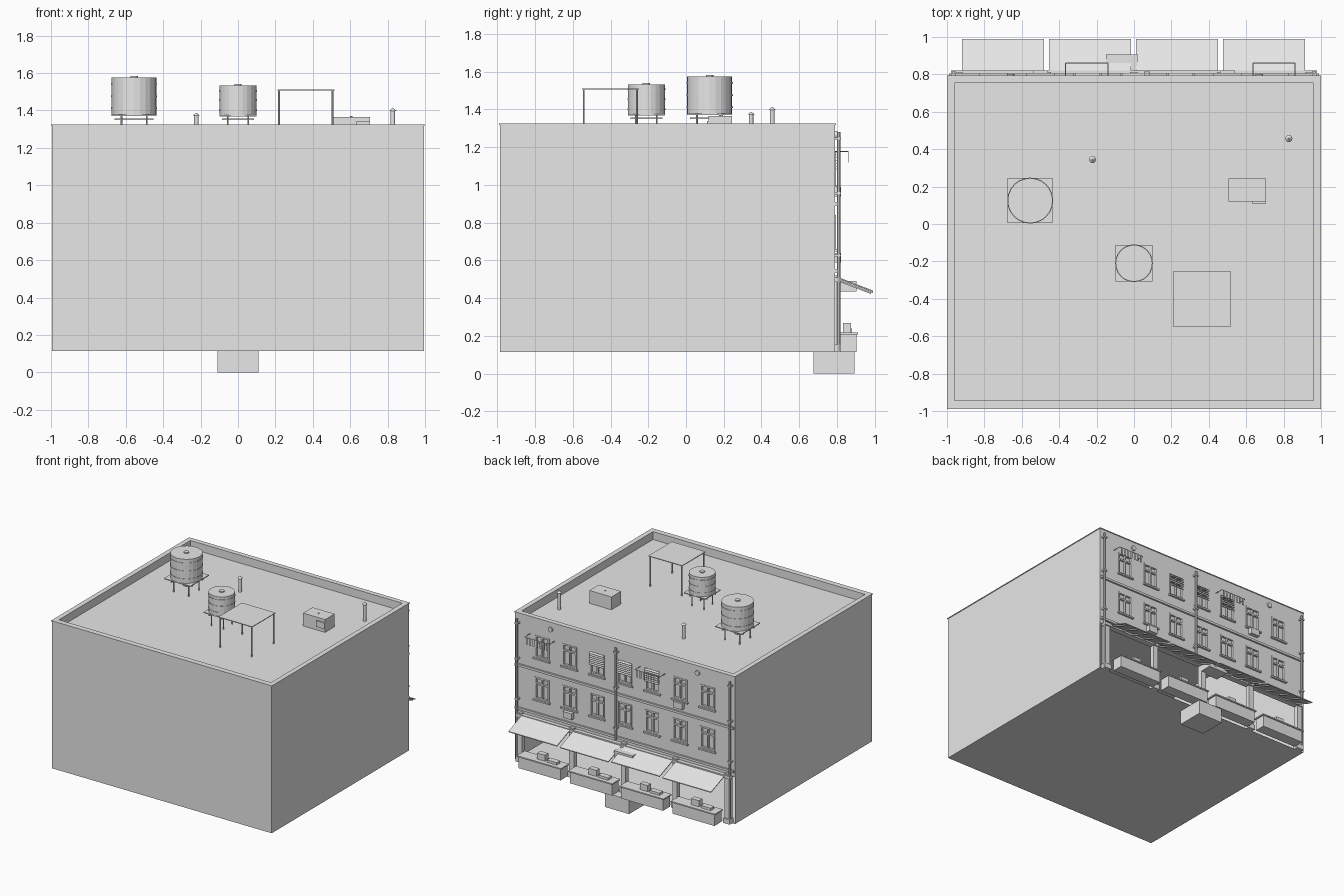
import bpy, bmesh, math
from mathutils import Matrix, Vector

if "Cube" in bpy.data.objects:
    bpy.data.objects.remove(bpy.data.objects["Cube"])

grey = bpy.data.materials.new("plain_grey")
grey.diffuse_color = (0.8, 0.8, 0.8, 1)
grey.use_nodes = True
grey.node_tree.nodes["Principled BSDF"].inputs["Base Color"].default_value = grey.diffuse_color


class Part:
    """Collects simple shapes into one named object."""
    def __init__(self, name):
        self.name, self.bm = name, bmesh.new()

    def box(self, x0, x1, y0, y1, z0, z1):
        m = Matrix.Translation(((x0 + x1) / 2, (y0 + y1) / 2, (z0 + z1) / 2))
        m = m @ Matrix.Diagonal((x1 - x0, y1 - y0, z1 - z0, 1))
        bmesh.ops.create_cube(self.bm, size=1, matrix=m)

    def rod(self, a, b, r, r2=None, n=8):
        a, b = Vector(a), Vector(b)
        d = b - a
        m = Matrix.Translation((a + b) / 2) @ d.to_track_quat('Z', 'Y').to_matrix().to_4x4()
        bmesh.ops.create_cone(self.bm, cap_ends=True, segments=n, radius1=r,
                              radius2=r if r2 is None else r2, depth=d.length, matrix=m)

    def face(self, *pts):
        self.bm.faces.new([self.bm.verts.new(p) for p in pts])

    def slab(self, x0, x1, ya, za, yb, zb, t):
        # Sloping board running from (ya, za) to (yb, zb)
        ring = [(ya, za), (yb, zb), (yb, zb - t), (ya, za - t)]
        a = [(x0, y, z) for y, z in ring]
        b = [(x1, y, z) for y, z in ring]
        self.face(*a)
        self.face(*b[::-1])
        for i in range(4):
            j = (i + 1) % 4
            self.face(a[j], a[i], b[i], b[j])

    def done(self, smooth=False):
        bmesh.ops.remove_doubles(self.bm, verts=self.bm.verts, dist=0.00005)
        me = bpy.data.meshes.new(self.name)
        self.bm.to_mesh(me)
        self.bm.free()
        me.materials.append(grey)
        ob = bpy.data.objects.new(self.name, me)
        bpy.context.collection.objects.link(ob)


X, Y0, Y1 = 0.995, -0.985, 0.79
Z0, ZT, ROOF, SHOP = 0.115, 1.325, 1.26, 0.5
WIN_X = [-0.75 + 0.25 * i for i in range(7)]
WIN_Z = [(0.66, 0.84), (1.0, 1.18)]
HW = 0.065

# Building shell: three plain walls, floor, roof; ground floor open at the back
p = Part("building_shell")
p.face((-X, Y0, Z0), (X, Y0, Z0), (X, Y0, ZT), (-X, Y0, ZT))
p.face((X, Y0, Z0), (X, Y1, Z0), (X, Y1, ZT), (X, Y0, ZT))
p.face((-X, Y1, Z0), (-X, Y0, Z0), (-X, Y0, ZT), (-X, Y1, ZT))
p.face((-X, Y0, Z0), (-X, Y1, Z0), (X, Y1, Z0), (X, Y0, Z0))
p.face((-X, Y0, ROOF), (X, Y0, ROOF), (X, Y1, ROOF), (-X, Y1, ROOF))
p.done()

# Back facade with recessed window openings
p = Part("window_facade")
xs = [-X] + [x + s * HW for x in WIN_X for s in (-1, 1)] + [X]
zs = [SHOP] + [z for pair in WIN_Z for z in pair] + [ZT]
for i in range(len(xs) - 1):
    for k in range(len(zs) - 1):
        a, b, c, d = xs[i], xs[i + 1], zs[k], zs[k + 1]
        ring = [(b, c), (a, c), (a, d), (b, d)]
        if i % 2 and k % 2:
            yr = Y1 - 0.015
            p.face(*[(x, yr, z) for x, z in ring])
            for m in range(4):
                (u, v), (s, t) = ring[m], ring[(m + 1) % 4]
                p.face((u, Y1, v), (s, Y1, t), (s, yr, t), (u, yr, v))
        else:
            p.face(*[(x, Y1, z) for x, z in ring])
p.done()

# Parapet around the roof
p = Part("parapet")
for s in (-1, 1):
    p.box(*sorted((s * 1.0, s * 0.96)), Y0 - 0.005, Y1 + 0.005, ZT - 0.006, ZT)
    p.box(*sorted((s * 0.994, s * 0.96)), Y0 + 0.001, Y1 - 0.001, ROOF, ZT - 0.006)
for a, b in ((Y0 - 0.005, -0.945), (0.755, Y1 + 0.005)):
    p.box(-0.96, 0.96, a, b, ZT - 0.006, ZT)
for a, b in ((Y0 + 0.001, -0.945), (0.755, Y1 - 0.001)):
    p.box(-0.96, 0.96, a, b, ROOF, ZT - 0.006)
p.done()

# Window frames, mullions and sills
p = Part("window_frames")
for x in WIN_X:
    for a, b in WIN_Z:
        for s in (-HW, HW - 0.012):
            p.box(x + s, x + s + 0.012, Y1 - 0.014, Y1 + 0.005, a, b)
        for z in (a, b - 0.012, b - 0.06):
            p.box(x - HW, x + HW, Y1 - 0.014, Y1 + 0.003, z, z + 0.012)
        p.box(x - 0.006, x + 0.006, Y1 - 0.014, Y1 + 0.003, a, b)
        p.box(x - HW - 0.01, x + HW + 0.01, Y1, Y1 + 0.016, a - 0.012, a)
p.done()

# Slatted blinds over the three middle upper windows
p = Part("window_blinds")
for x in WIN_X[2:5]:
    for i in range(7):
        z = 1.18 - i * 0.015
        p.slab(x - HW, x + HW, Y1, z, Y1 + 0.016, z - 0.009, 0.003)
p.done()

# Horizontal string courses
p = Part("string_courses")
for z in (0.9, 0.545):
    p.box(-0.99, 0.99, Y1, Y1 + 0.014, z - 0.009, z + 0.009)
p.done()

# Drainpipes with brackets, and round wall vents
p = Part("drainpipes")
for x, zb in ((-0.965, 0.12), (0.965, 0.12), (0.07, 0.53)):
    p.rod((x, 0.81, zb), (x, 0.81, 1.28), 0.009)
    for z in (0.62, 0.95, 1.24):
        p.box(x - 0.014, x + 0.014, Y1, 0.822, z, z + 0.012)
p.done()
p = Part("wall_vents")
for x in (-0.66, 0.67):
    p.rod((x, Y1, 1.265), (x, Y1 + 0.012, 1.265), 0.02, n=16)
p.done()

# Drying racks with hanging strips
p = Part("drying_racks")
for a, b in ((-0.365, -0.14), (0.635, 0.86)):
    for x in (a, b):
        p.rod((x, Y1, 1.178), (x, 0.86, 1.178), 0.003, n=6)
    p.rod((a, 0.86, 1.178), (b, 0.86, 1.178), 0.003, n=6)
    for i in range(7):
        x = a + 0.012 + i * 0.031
        p.box(x, x + 0.014, 0.859, 0.862, 1.12, 1.178)
p.done()

# Air conditioners under windows, and a larger box above the entry
p = Part("wall_units")
p.box(-0.54, -0.46, Y1, 0.822, 0.94, 0.99)
p.box(0.46, 0.54, Y1, 0.822, 0.59, 0.64)
p.box(-0.15, 0.02, Y1, 0.905, 0.435, 0.49)
p.done()

# Shop columns and beam
p = Part("shop_columns")
for x in (-0.94, -0.467, 0.0, 0.467, 0.94):
    p.box(x - 0.022, x + 0.022, 0.775, 0.812, Z0, SHOP + 0.02)
    p.box(x - 0.03, x + 0.03, 0.77, 0.82, Z0, Z0 + 0.04)
p.box(-0.97, 0.97, 0.775, 0.822, SHOP - 0.015, SHOP + 0.01)
p.done()

# Sloping awnings with rafters, and the stalls below
aw, st, gd = Part("awnings"), Part("market_stalls"), Part("stall_goods")
for i, x in enumerate((-0.7, -0.235, 0.23, 0.695)):
    dz = 0.006 * (i % 2)
    aw.slab(x - 0.22, x + 0.22, 0.815, 0.502 + dz, 0.99, 0.435 + dz, 0.007)
    for k in range(5):
        u = x - 0.2 + k * 0.1
        aw.slab(u - 0.005, u + 0.005, 0.815, 0.494 + dz, 0.98, 0.431 + dz, 0.009)
    st.box(x - 0.19, x + 0.19, 0.815, 0.903, Z0, 0.208)
    st.box(x - 0.2, x + 0.2, 0.808, 0.912, 0.208, 0.218)
    gd.box(x - 0.03, x + 0.04, 0.832, 0.875, 0.218, 0.268)
    gd.box(x - 0.14, x - 0.05, 0.835, 0.88, 0.218, 0.238)
for q in (aw, st, gd):
    q.done()

# Entry block at ground level
p = Part("entry_block")
p.box(-0.11, 0.11, 0.675, 0.893, 0, Z0 + 0.002)
p.done()

# Water tanks on stands
for name, x, y, r, za, zb in (("large_tank", -0.555, 0.125, 0.12, 1.378, 1.575),
                              ("small_tank", 0.0, -0.21, 0.098, 1.375, 1.533)):
    p = Part(name)
    p.rod((x, y, za), (x, y, zb), r, n=24)
    p.rod((x, y, zb), (x, y, zb + 0.008), 0.02, n=16)
    for f in (0.17, 0.5, 0.83):
        z = za + f * (zb - za)
        p.rod((x, y, z - 0.004), (x, y, z + 0.004), r + 0.003, n=24)
    p.done()
    p = Part(name + "_stand")
    p.box(x - r, x + r, y - r, y + r, za - 0.007, za)
    o = r * 0.56
    for s in (-o, o):
        p.box(x - r * 0.87, x + r * 0.87, y + s - 0.004, y + s + 0.004, 1.35, 1.357)
        p.box(x + s - 0.004, x + s + 0.004, y - r * 0.87, y + r * 0.87, 1.35, 1.357)
        for t in (-o, o):
            p.rod((x + s, y + t, ROOF), (x + s, y + t, za), 0.005)
    p.done()

# Roof canopy on four posts
p = Part("roof_canopy")
p.box(0.21, 0.515, -0.552, -0.25, 1.506, 1.512)
for x in (0.22, 0.505):
    for y in (-0.542, -0.26):
        p.rod((x, y, ROOF), (x, y, 1.507), 0.005)
p.done()

# Roof hatch box and flue pipes
p = Part("roof_box")
p.box(0.505, 0.705, 0.12, 0.243, ROOF, 1.365)
p.box(0.63, 0.705, 0.11, 0.12, 1.29, 1.34)
p.rod((0.605, 0.18, 1.365), (0.605, 0.18, 1.37), 0.006)
p.done()
p = Part("flue_pipes")
for x, y, z in ((-0.222, 0.345, 1.387), (0.828, 0.457, 1.412)):
    p.rod((x, y, ROOF), (x, y, z - 0.012), 0.012, n=12)
    p.rod((x, y, z - 0.014), (x, y, z), 0.019, 0.004, n=12)
p.done()
